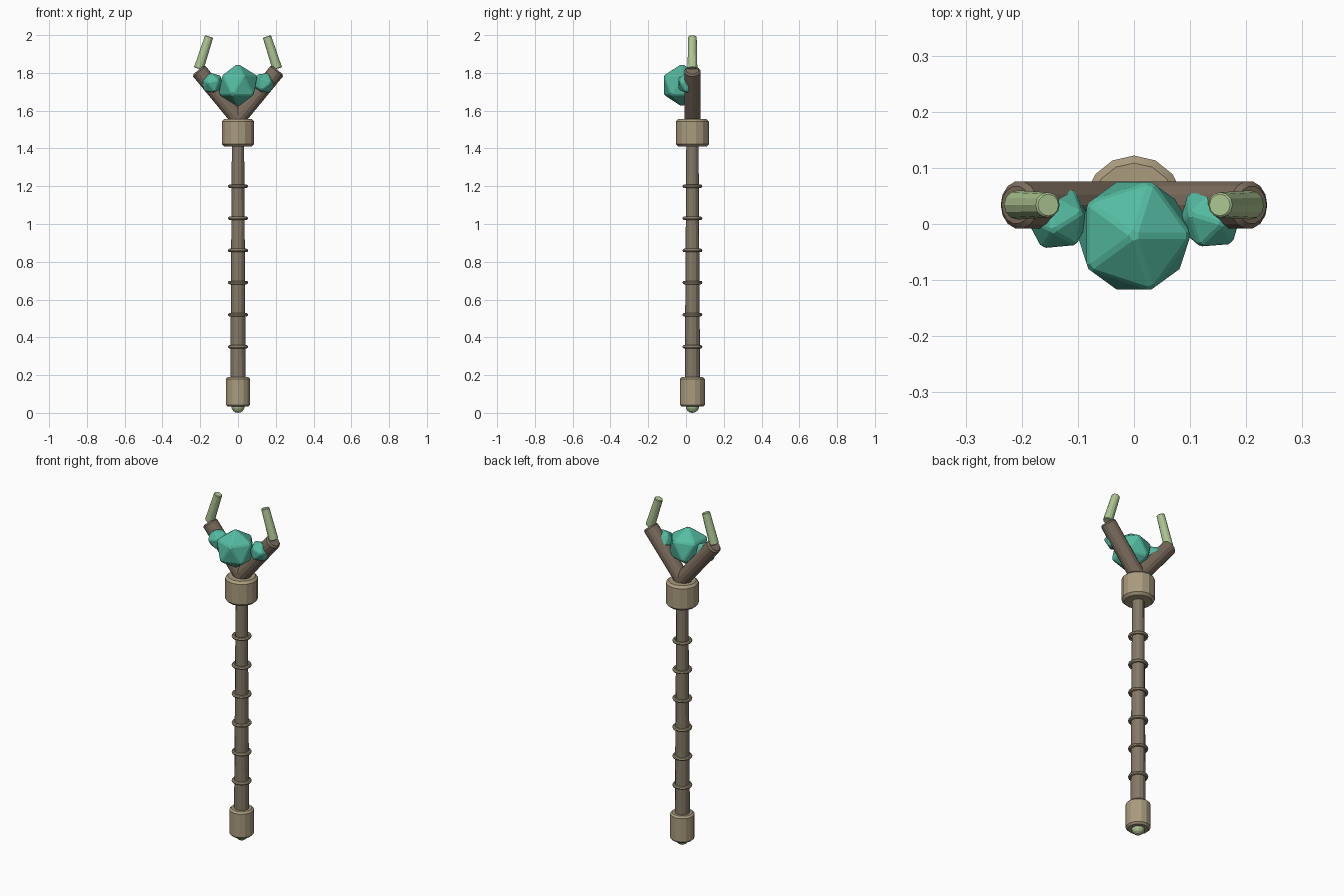
import bpy
from math import pi
from mathutils import Vector

if "Cube" in bpy.data.objects:
    bpy.data.objects.remove(bpy.data.objects["Cube"])

AXIS_Y = 0.034  # staff axis; the gems sit forward of it


def material(name, rgb):
    m = bpy.data.materials.new(name)
    m.diffuse_color = (*rgb, 1)
    m.use_nodes = True
    m.node_tree.nodes["Principled BSDF"].inputs["Base Color"].default_value = m.diffuse_color
    return m


WOOD = material("wood", (0.23, 0.19, 0.135))
BARK = material("bark", (0.20, 0.15, 0.11))
BRASS = material("pale_metal", (0.40, 0.33, 0.21))
GEM = material("teal_gem", (0.09, 0.50, 0.36))
TIP = material("pale_green", (0.42, 0.56, 0.29))


def finish(name, mat, bevel=0, smooth=True):
    ob = bpy.context.object
    ob.name = name
    ob.data.materials.append(mat)
    bpy.ops.object.transform_apply(location=False, rotation=False, scale=True)
    if smooth:
        bpy.ops.object.shade_smooth_by_angle(angle=pi / 9)
    if bevel:
        b = ob.modifiers.new("edge_bevel", 'BEVEL')
        b.width = bevel
        b.segments = 1
        b.limit_method = 'ANGLE'
        b.angle_limit = pi / 5
    return ob


def rod(name, a, b, r1, r2, mat, sides=14, bevel=0):
    """Straight, optionally tapered rod between two points."""
    a, b = Vector(a), Vector(b)
    d = b - a
    bpy.ops.mesh.primitive_cone_add(vertices=sides, radius1=r1, radius2=r2, depth=d.length,
                                    location=(a + b) / 2,
                                    rotation=d.to_track_quat('Z', 'Y').to_euler())
    return finish(name, mat, bevel)


def gem(name, loc, r, rot=(0, 0, 0), bevel=0.006):
    bpy.ops.mesh.primitive_ico_sphere_add(subdivisions=1, radius=r, location=loc, rotation=rot)
    return finish(name, GEM, bevel, smooth=False)


# Tapered shaft
rod("shaft", (0, AXIS_Y, 0.1), (0, AXIS_Y, 1.5), 0.041, 0.032, WOOD, 12)

# Binding rings
for i in range(6):
    bpy.ops.mesh.primitive_torus_add(location=(0, AXIS_Y, 0.35 + 0.17 * i), major_radius=0.044,
                                     minor_radius=0.0095, major_segments=18, minor_segments=8)
    finish(f"ring_{i + 1}", BRASS)

# Collar and foot cap
rod("collar", (0, AXIS_Y, 1.41), (0, AXIS_Y, 1.555), 0.088, 0.088, BRASS, 14, 0.013)
rod("foot_cap", (0, AXIS_Y, 0.033), (0, AXIS_Y, 0.19), 0.066, 0.066, BRASS, 14, 0.01)

# Foot bead
bpy.ops.mesh.primitive_uv_sphere_add(segments=12, ring_count=8, radius=0.036,
                                     location=(0, AXIS_Y, 0.036))
finish("foot_bead", TIP)

# Forked prongs, their tips and the small gems, on both sides
for s, side in ((-1, "left"), (1, "right")):
    rod(f"prong_{side}", (-s * 0.012, AXIS_Y, 1.545), (s * 0.21, AXIS_Y, 1.815),
        0.043, 0.043, BARK, 14, 0.009)
    rod(f"prong_tip_{side}", (s * 0.208, AXIS_Y, 1.822), (s * 0.153, AXIS_Y, 1.993),
        0.026, 0.0225, TIP, 12, 0.003)
    gem(f"small_gem_{side}", (s * 0.136, 0.01, 1.745), 0.061, (0.3, s * 0.3, 0.4), 0.004)

# Large gem
gem("large_gem", (0, -0.021, 1.735), 0.115)
